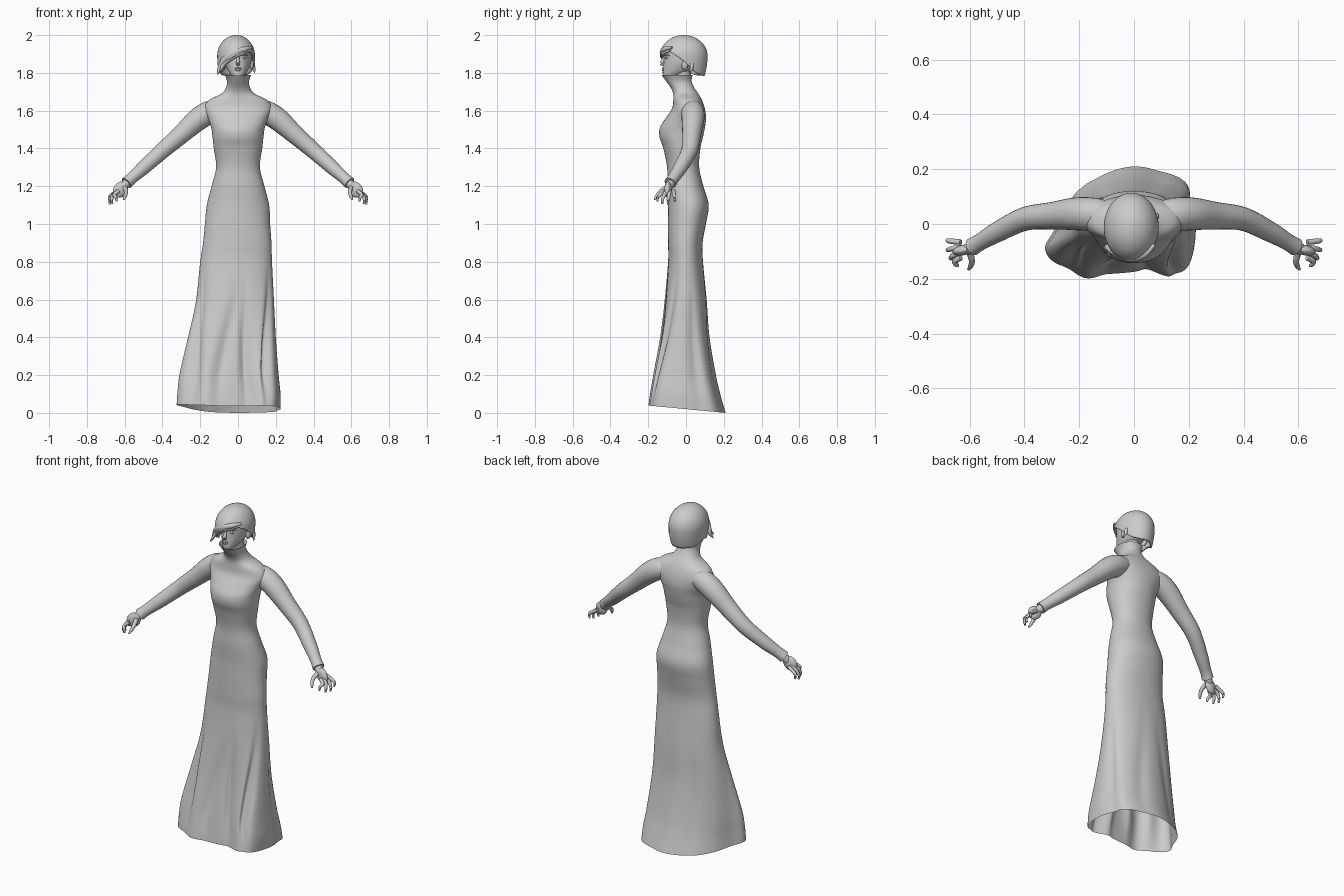
import bpy, bmesh, math
from mathutils import Vector, Matrix


def spline(pts, steps, cyclic=False):
    """Catmull-Rom through tuples of any length."""
    n, out = len(pts), []
    get = (lambda i: pts[i % n]) if cyclic else (lambda i: pts[max(0, min(n - 1, i))])
    for i in range(n if cyclic else n - 1):
        for s in range(steps):
            t = s / steps
            out.append(tuple(
                0.5 * (2 * b + (c - a) * t + (2 * a - 5 * b + 4 * c - d) * t * t + (3 * b - a - 3 * c + d) * t ** 3)
                for a, b, c, d in zip(get(i - 1), get(i), get(i + 1), get(i + 2))))
    return out if cyclic else out + [tuple(pts[-1])]


def smooth(a, b, v):
    t = max(0, min(1, (v - a) / (b - a)))
    return t * t * (3 - 2 * t)


def finish(name, bm, mirror=False):
    bmesh.ops.remove_doubles(bm, verts=bm.verts, dist=1e-5)
    bmesh.ops.recalc_face_normals(bm, faces=bm.faces)
    me = bpy.data.meshes.new(name)
    bm.to_mesh(me)
    bm.free()
    me.shade_smooth()
    me.set_sharp_from_angle(angle=math.radians(55))
    ob = bpy.data.objects.new(name, me)
    bpy.context.collection.objects.link(ob)
    if mirror:
        ob.modifiers.new("mirror", 'MIRROR').use_mirror_merge = False
    return ob


def loft(name, rings, cap_start=False, cap_end=False, mirror=False):
    bm = bmesh.new()
    vs = [[bm.verts.new(p) for p in r] for r in rings]
    n = len(rings[0])
    for a, b in zip(vs, vs[1:]):
        for i in range(n):
            j = (i + 1) % n
            bm.faces.new((a[i], a[j], b[j], b[i]))
    if cap_start:
        bm.faces.new(vs[0][::-1])
    if cap_end:
        bm.faces.new(vs[-1])
    return finish(name, bm, mirror)


def tube(name, pts, sides=12, steps=5, mirror=False, cap=True):
    """Round tube through (x, y, z, radius) points."""
    path = spline(pts, steps)
    rings = []
    for i, p in enumerate(path):
        d = Vector(path[min(i + 1, len(path) - 1)][:3]) - Vector(path[max(i - 1, 0)][:3])
        q = d.to_track_quat('Z', 'Y')
        rings.append([Vector(p[:3]) + q @ Vector((p[3] * math.cos(k * math.tau / sides),
                                                  p[3] * math.sin(k * math.tau / sides), 0))
                      for k in range(sides)])
    return loft(name, rings, cap, cap, mirror)


def blob(name, loc, size, axis=(0, 0, 1), mirror=False):
    bm = bmesh.new()
    m = Matrix.Translation(loc) @ Vector(axis).to_track_quat('Z', 'Y').to_matrix().to_4x4() @ Matrix.Diagonal((*size, 1))
    bmesh.ops.create_uvsphere(bm, u_segments=20, v_segments=12, radius=1, matrix=m)
    return finish(name, bm, mirror)


def power(v, e):
    return math.copysign(abs(v) ** e, v)


# Gown: rows of z, x left, x right, y front, y back
N = 128
gown_rows = [
    (0.02, -.325, .225, -.20, .21), (.1, -.32, .225, -.19, .185), (.2, -.31, .215, -.175, .16),
    (.4, -.27, .20, -.14, .125), (.6, -.225, .19, -.115, .11), (.8, -.20, .18, -.095, .09),
    (.9, -.185, .177, -.095, .088), (1.0, -.175, .17, -.095, .105), (1.1, -.165, .165, -.095, .12),
    (1.2, -.14, .14, -.10, .092), (1.3, -.116, .116, -.10, .07), (1.4, -.128, .128, -.12, .076),
    (1.46, -.135, .135, -.14, .09), (1.51, -.142, .142, -.138, .10), (1.56, -.16, .16, -.108, .106),
    (1.61, -.18, .18, -.075, .10), (1.655, -.155, .155, -.067, .085), (1.69, -.088, .088, -.068, .065),
    (1.72, -.065, .065, -.08, .045), (1.755, -.058, .058, -.105, .03), (1.79, -.07, .07, -.13, .035)]
# Hem outline seen from above, every 22.5 degrees from +x
hem = [(.225, -.02), (.21, .09), (.185, .155), (.1, .195), (0, .21), (-.09, .19), (-.17, .15), (-.24, .08),
       (-.29, -.02), (-.325, -.09), (-.28, -.15), (-.17, -.2), (-.05, -.18), (.06, -.175), (.15, -.195), (.205, -.14)]
hem = [((x + .05) / .275, (y - .005) / .205) for x, y in spline(hem, N // 16, True)]
# Cloth folds: angle low, angle high, depth, width
folds = [(258, 274, .13, 7), (290, 282, .15, 6), (318, 332, .14, 8), (233, 212, .12, 8),
         (70, 85, .05, 9), (125, 110, .05, 9), (20, 15, .04, 8)]

rings = []
for z, xl, xr, yf, yb in spline(gown_rows, 6):
    w = 1 - smooth(.05, .8, z)
    fade = (1 - smooth(.3, .85, z)) * (.35 + .65 * smooth(0, .25, z))
    ring = []
    for k in range(N):
        a = k * math.tau / N
        u, v = power(math.cos(a), .92), power(math.sin(a), .92)
        u, v = u + (hem[k][0] - u) * w, v + (hem[k][1] - v) * w
        s = 1
        for lo, hi, depth, width in folds:
            c = lo + (hi - lo) * smooth(.1, .8, z)
            s -= depth * fade * math.exp(-((k * 360 / N - c) / width) ** 2)
        x = (xl + xr) / 2 + u * s * (xr - xl) / 2
        y = (yf + yb) / 2 + v * s * (yb - yf) / 2
        drop = max(0, 1 - z / .4) * (-.1 * y + max(0, -x - .15) * .08)
        ring.append((x, y, z + drop))
    rings.append(ring)
loft("gown", rings)

# Sleeves and hands, mirrored
tube("sleeves", [(.07, .03, 1.605, .045), (.14, .035, 1.595, .06), (.21, .037, 1.555, .06), (.30, .03, 1.475, .05),
                 (.40, .018, 1.388, .043), (.50, -.03, 1.298, .037), (.56, -.065, 1.245, .031),
                 (.59, -.083, 1.217, .033)], 24, 6, True)
tube("wrists", [(.57, -.07, 1.235, .022), (.60, -.088, 1.205, .023), (.615, -.095, 1.19, .018)], 14, 4, True)
blob("palms", (.622, -.095, 1.182), (.019, .038, .046), (.6, -.12, -.75), True)
tips = [(.643, -.15, 1.12), (.665, -.125, 1.106), (.676, -.095, 1.103), (.677, -.06, 1.118)]
for i, (x, y, z) in enumerate(tips):
    by = -.123 + i * .019
    tube(f"finger_{i + 1}", [(.632, by, 1.175, .010), (.655 + .004 * i, (by + y) / 2, 1.155, .010),
                             (x + .004, y, z + .022, .008), (x, y, z, .005)], 10, 4, True)
tube("thumbs", [(.60, -.10, 1.195, .013), (.592, -.135, 1.172, .011), (.597, -.155, 1.148, .009),
                (.605, -.165, 1.13, .005)], 10, 4, True)

# Head with neck
head_rows = [(1.775, .018, -.112, -.07), (1.785, .034, -.122, -.03), (1.815, .054, -.122, .04),
             (1.85, .068, -.118, .075), (1.89, .074, -.116, .088), (1.93, .073, -.112, .085), (1.965, .05, -.075, .06),
             (1.98, .02, -.03, .02)]
rings = []
for z, hx, yf, yb in spline(head_rows, 5):
    rings.append([(hx * math.cos(k * math.tau / 48), (yf + yb) / 2 + (yb - yf) / 2 * math.sin(k * math.tau / 48), z)
                  for k in range(48)])
loft("head", rings, True, True)
tube("neck", [(0, 0, 1.70, .045), (0, -.015, 1.76, .043), (0, -.02, 1.84, .045)], 24)

# Face details
tube("nose", [(0, -.113, 1.89, .006), (0, -.123, 1.865, .009), (0, -.127, 1.85, .011), (0, -.118, 1.842, .008)], 12)
blob("upper_lip", (0, -.121, 1.824), (.018, .007, .005))
blob("lower_lip", (0, -.120, 1.815), (.015, .008, .006))
blob("eyes", (.03, -.103, 1.88), (.014, .008, .006), mirror=True)
tube("brows", [(.012, -.114, 1.893, .004), (.032, -.107, 1.898, .005), (.052, -.09, 1.892, .003)], 8, mirror=True)
blob("ears", (.074, -.005, 1.845), (.010, .018, .028), (.1, .25, 1), True)

# Hair cap: lower edge height every 30 degrees from +x
edge = [1.862, 1.805, 1.785, 1.783, 1.785, 1.79, 1.815, 1.805, 1.862, 1.892, 1.915, 1.905]
edge = [e[0] for e in spline([(e,) for e in edge], 6, True)]
rings = []
for r in range(25):
    ring = []
    for k, low in enumerate(edge):
        a = k * math.tau / len(edge)
        # even spacing by polar angle down to each edge height
        top = math.cos(r / 24 * math.pi / 2 * 1.0)
        t = r / 24
        z = 2.0 - (2.0 - low) * t * t * (1.6 - .6 * t)
        h = (z - 1.89) / .11
        f = math.sqrt(max(0, 1 - h * h)) if h > 0 else 1 - .13 * h * h
        ring.append((-.01 + .1 * f * math.cos(a), -.012 + .126 * f * math.sin(a), z))
    rings.append(ring)
hair = loft("hair_cap", rings)
mod = hair.modifiers.new("thickness", 'SOLIDIFY')
mod.thickness, mod.offset = .012, -1

# Swept fringe and pointed locks
tube("fringe", [(.075, -.075, 1.935, .006), (.035, -.112, 1.925, .014), (-.02, -.123, 1.905, .016),
                (-.07, -.10, 1.87, .017), (-.097, -.085, 1.825, .012), (-.108, -.105, 1.787, .001)], 12)
tube("fringe_under", [(.07, -.08, 1.92, .005), (.02, -.118, 1.905, .011), (-.04, -.113, 1.875, .012),
                      (-.08, -.10, 1.84, .010), (-.098, -.125, 1.80, .001)], 12)
tube("side_lock", [(.08, .03, 1.85, .010), (.083, .03, 1.825, .009), (.09, .02, 1.797, .001)], 10)
